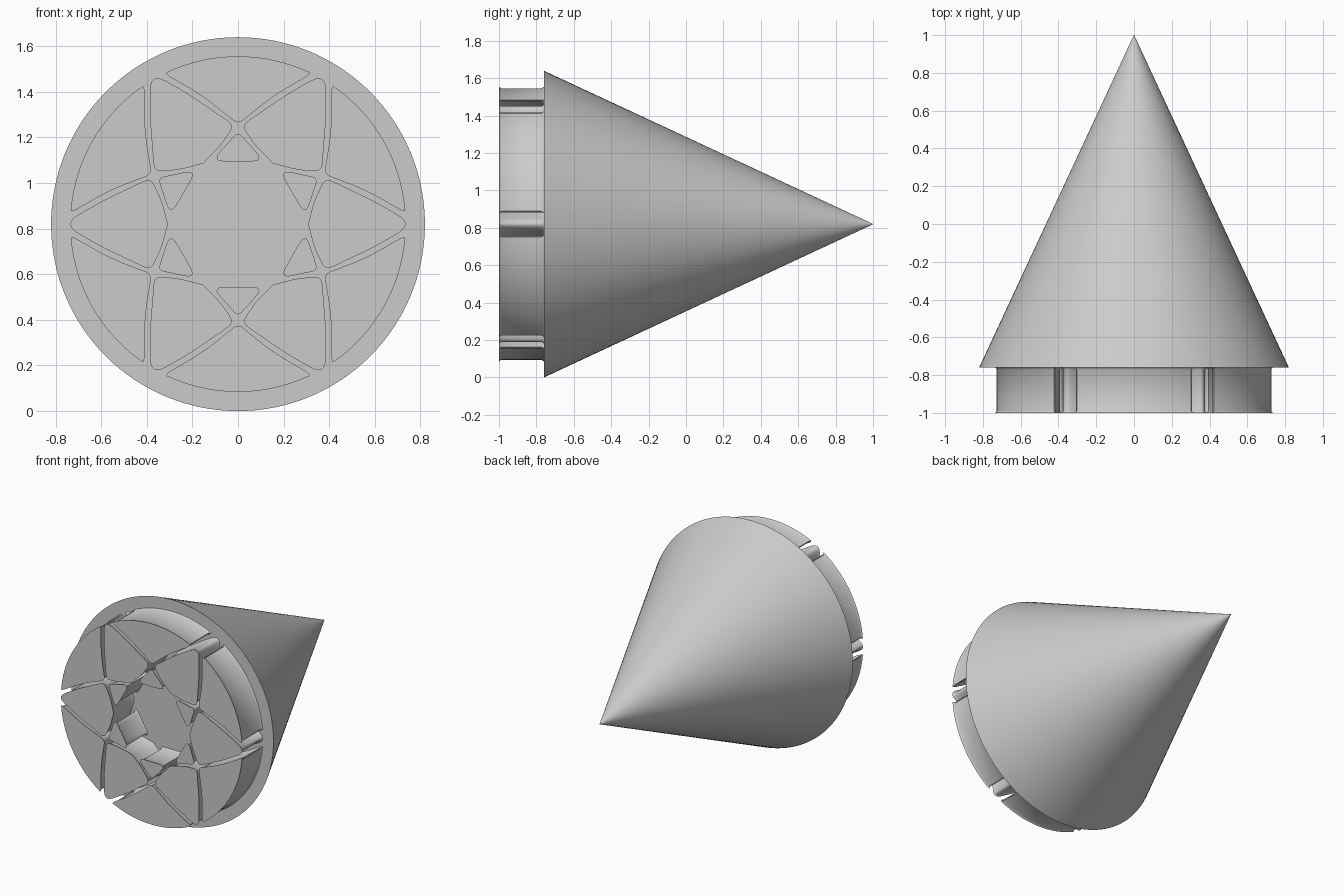
import bpy, bmesh, math
from mathutils import Vector, Matrix

cube = bpy.data.objects.get("Cube")
if cube:
    bpy.data.objects.remove(cube, do_unlink=True)

CENTRE = 0.82          # height of the axis
FRONT, BASE = -1.0, -0.76
LIP = 0.01             # flare of the walls at both ends

grey = bpy.data.materials.new("plain grey")
grey.use_nodes = True
grey.diffuse_color = (0.6, 0.6, 0.6, 1)
grey.node_tree.nodes["Principled BSDF"].inputs["Base Color"].default_value = (0.6, 0.6, 0.6, 1)


def finish(name, bm):
    bmesh.ops.recalc_face_normals(bm, faces=bm.faces)
    mesh = bpy.data.meshes.new(name)
    bm.to_mesh(mesh)
    bm.free()
    mesh.materials.append(grey)
    obj = bpy.data.objects.new(name, mesh)
    bpy.context.collection.objects.link(obj)
    bpy.ops.object.select_all(action='DESELECT')
    obj.select_set(True)
    bpy.context.view_layer.objects.active = obj
    bpy.ops.object.shade_smooth_by_angle(angle=math.radians(35))
    return obj


def mirrored(half):
    """Close a half outline (x, r, rounding) across its axis."""
    return half + [(-x, r, d) for x, r, d in reversed(half) if x > 0]


def rounded(corners, steps=6):
    """Replace each corner by a curve that starts d before it and ends d after it."""
    out = []
    for i, (x, r, d) in enumerate(corners):
        p = Vector((x, r))
        if d == 0:
            out.append(p)
            continue
        ends = []
        for q in (corners[i - 1], corners[(i + 1) % len(corners)]):
            way = Vector(q[:2]) - p
            ends.append(p + way.normalized() * min(d, 0.49 * way.length))
        for k in range(steps + 1):
            t = k / steps
            out.append(ends[0] * (1 - t) ** 2 + p * 2 * t * (1 - t) + ends[1] * t ** 2)
    return out


def inset(points, amount):
    """Move an outline towards its inside."""
    n = len(points)
    area = sum(points[i - 1].cross(points[i]) for i in range(n))
    side = 1 if area > 0 else -1
    out = []
    for i, p in enumerate(points):
        a = (p - points[i - 1]).normalized()
        b = (points[(i + 1) % n] - p).normalized()
        t = (a + b).normalized()
        out.append(p + Vector((-t.y, t.x)) * side * amount / max(0.5, t.dot(a)))
    return out


def block_ring(name, half, turn):
    """Six raised blocks with walls that flare at the front and at the base."""
    outline = rounded(mirrored(half))
    levels = [(FRONT, 0), (FRONT + 0.004, LIP * 0.5), (FRONT + 0.012, LIP),
              (BASE - 0.012, LIP), (BASE - 0.004, LIP * 0.5), (BASE + 0.002, 0)]
    bm = bmesh.new()
    for k in range(6):
        spin = Matrix.Rotation(math.radians(turn + 60 * k), 3, 'Y')
        rings = []
        for y, amount in levels:
            ring = []
            for p in inset(outline, amount):
                v = spin @ Vector((p.x, y, p.y))
                ring.append(bm.verts.new(v + Vector((0, 0, CENTRE))))
            rings.append(ring)
        n = len(outline)
        for low, high in zip(rings, rings[1:]):
            for i in range(n):
                j = (i + 1) % n
                bm.faces.new((low[i], low[j], high[j], high[i]))
        bm.faces.new(rings[0])
        bm.faces.new(rings[-1])
    return finish(name, bm)


# Cone body lying along y, point at the back
bm = bmesh.new()
bmesh.ops.create_cone(bm, cap_ends=True, segments=128, radius1=0.82, radius2=0.001,
                      depth=1 - BASE)
bmesh.ops.rotate(bm, verts=bm.verts, matrix=Matrix.Rotation(-math.pi / 2, 3, 'X'))
bmesh.ops.translate(bm, verts=bm.verts, vec=(0, (1 + BASE) / 2, CENTRE))
finish("cone_body", bm)

# Pointed petal blocks
petal = [(0, 0.77, 0.08), (0.10, 0.60, 0.07), (0.203, 0.383, 0.035),
         (0.107, 0.336, 0.04), (0, 0.307, 0)]
block_ring("petal_blocks", petal, 30)

# Outer blocks: rim arc above, two hollow edges below
RIM = 0.736
arc = [(RIM * math.sin(math.radians(a)), RIM * math.cos(math.radians(a)), 0)
       for a in range(0, 25, 2)]
outer = arc + [(0.325, 0.661, 0.045), (0.15, 0.559, 0.08), (0, 0.437, 0.03)]
block_ring("outer_blocks", outer, 0)

# Small triangular blocks around the middle
triangle = [(0, 0.405, 0.025), (0.118, 0.275, 0.06)]
block_ring("inner_blocks", triangle, 0)
